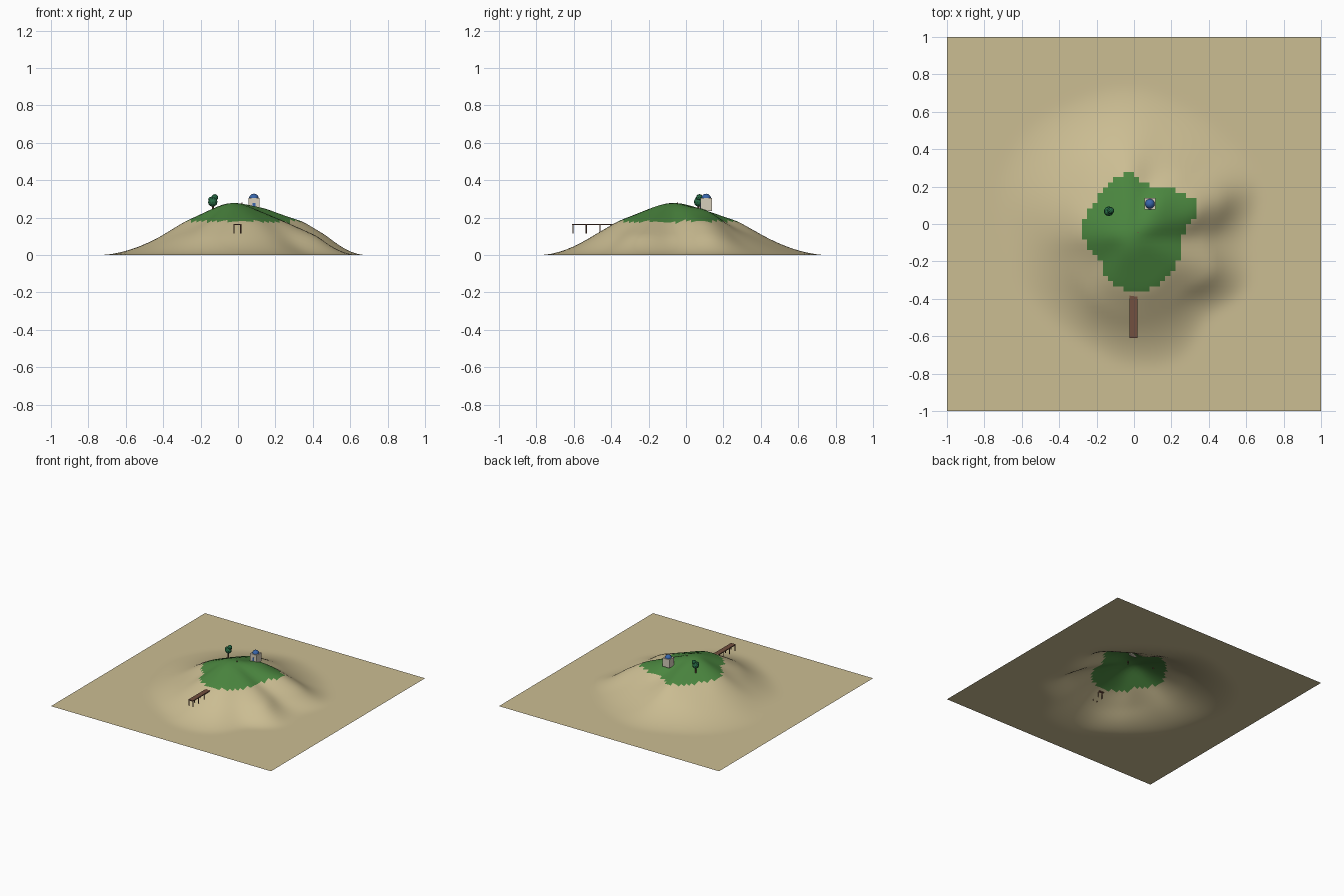
import bpy, bmesh, math
from mathutils import Vector

if "Cube" in bpy.data.objects:
    bpy.data.objects.remove(bpy.data.objects["Cube"])


def mat(name, rgb):
    m = bpy.data.materials.new(name)
    m.diffuse_color = (*rgb, 1)
    m.use_nodes = True
    m.node_tree.nodes["Principled BSDF"].inputs["Base Color"].default_value = m.diffuse_color
    return m


SAND = mat("sand", (0.60, 0.51, 0.29))
GRASS = mat("grass", (0.07, 0.24, 0.05))
WOOD = mat("wood", (0.17, 0.08, 0.05))
WALL = mat("plaster", (0.68, 0.62, 0.50))
BLUE = mat("blue", (0.04, 0.13, 0.40))
LEAF = mat("leaf", (0.02, 0.15, 0.06))

# Hill: radii of the 0.18, 0.10 and 0.00 height contours every 22.5 degrees
CX, CY = -0.03, -0.07
CONTOURS = [
    (.27, .42, .66), (.41, .55, .76), (.36, .48, .76), (.28, .46, .78),
    (.35, .49, .82), (.29, .46, .80), (.26, .42, .80), (.26, .40, .76),
    (.25, .38, .68), (.21, .35, .65), (.20, .36, .62), (.26, .40, .63),
    (.29, .43, .70), (.31, .44, .72), (.29, .42, .62), (.30, .49, .70)]
TOP = [(0, .281), (.15, .276), (.3, .263), (.6, .227), (1, .18)]


def contour(angle, k):
    f = (angle / math.tau % 1) * 16
    i, t = int(f), f - int(f)
    a, b, c, d = (CONTOURS[(i + j) % 16][k] for j in (-1, 0, 1, 2))
    return b + .5 * t * (c - a + t * (2*a - 5*b + 4*c - d + t * (3*(b - c) + d - a)))


def height(x, y):
    dx, dy = x - CX, y - CY
    r, a = math.hypot(dx, dy), math.atan2(dy, dx)
    r0, r1, r2 = (contour(a, k) for k in range(3))
    bump = .025 * math.exp(-((x - .12)**2 + (y - .11)**2) / .007)
    if r < r0:
        t = r / r0
        for (t0, h0), (t1, h1) in zip(TOP, TOP[1:]):
            if t <= t1:
                return h0 + (h1 - h0) * (t - t0) / (t1 - t0) + bump
    if r < r1:
        return .18 - .08 * (r - r0) / (r1 - r0) + bump
    return .10 * max(0, 1 - (r - r1) / (r2 - r1))**1.75


def finish(name, bm, mats, smooth=False):
    me = bpy.data.meshes.new(name)
    bm.to_mesh(me)
    bm.free()
    for m in mats:
        me.materials.append(m)
    for p in me.polygons:
        p.use_smooth = smooth
    ob = bpy.data.objects.new(name, me)
    bpy.context.collection.objects.link(ob)
    return ob


def box(name, lo, hi, m):
    bm = bmesh.new()
    bmesh.ops.create_cube(bm, size=1)
    for v in bm.verts:
        v.co = Vector([lo[i] + (v.co[i] + .5) * (hi[i] - lo[i]) for i in range(3)])
    return finish(name, bm, [m])


def ball(name, pos, r, m, ico=True):
    bm = bmesh.new()
    if ico:
        bmesh.ops.create_icosphere(bm, subdivisions=2, radius=r)
    else:
        bmesh.ops.create_uvsphere(bm, u_segments=24, v_segments=12, radius=r)
    bmesh.ops.translate(bm, verts=bm.verts, vec=pos)
    return finish(name, bm, [m], not ico)


def pole(name, a, b, r0, r1, m, sides=8):
    a, b = Vector(a), Vector(b)
    bm = bmesh.new()
    bmesh.ops.create_cone(bm, cap_ends=True, segments=sides, radius1=r0,
                          radius2=r1, depth=(b - a).length)
    rot = (b - a).to_track_quat('Z', 'Y')
    for v in bm.verts:
        v.co = rot @ v.co + (a + b) / 2
    return finish(name, bm, [m])


# Terrain sheet with grass on the faces above the grass line
bm = bmesh.new()
bmesh.ops.create_grid(bm, x_segments=72, y_segments=72, size=1)
for v in bm.verts:
    v.co.z = height(v.co.x, v.co.y)
for _ in range(2):
    inner = [v for v in bm.verts if not v.is_boundary]
    bmesh.ops.smooth_vert(bm, verts=inner, factor=.4, use_axis_z=True)
for f in bm.faces:
    f.material_index = int(f.calc_center_median().z > .18)
finish("terrain", bm, [SAND, GRASS], True)

# Pier deck and paired posts
box("pier_deck", (-.024, -.61, .160), (.018, -.38, .167), WOOD)
for i, y in enumerate((-.605, -.533, -.46, -.40)):
    for s, x in (("left", -.021), ("right", .015)):
        pole(f"pier_post_{s}_{i}", (x, y, .115), (x, y, .162), .003, .003, WOOD)

# Small house with dome and door
hx, hy = .085, .108
box("house_walls", (hx - .03, hy - .03, .235), (hx + .03, hy + .03, .304), WALL)
ball("house_dome", (hx, hy, .302), .026, BLUE, False)
box("house_door", (hx - .008, hy - .032, .25), (hx + .008, hy - .028, .277), BLUE)

# Tree
pole("tree_trunk", (-.135, .065, .215), (-.133, .068, .29), .006, .004, WOOD)
for i, (dx, dy, z, r) in enumerate(((0, 0, .284, .026), (.011, .004, .308, .018),
                                    (-.009, -.005, .296, .016))):
    ball(f"tree_crown_{i}", (-.135 + dx, .068 + dy, z), r, LEAF)

# Little marker post on the summit
pole("summit_post", (.022, -.045, .245), (.022, -.045, .281), .003, .003, WOOD)
